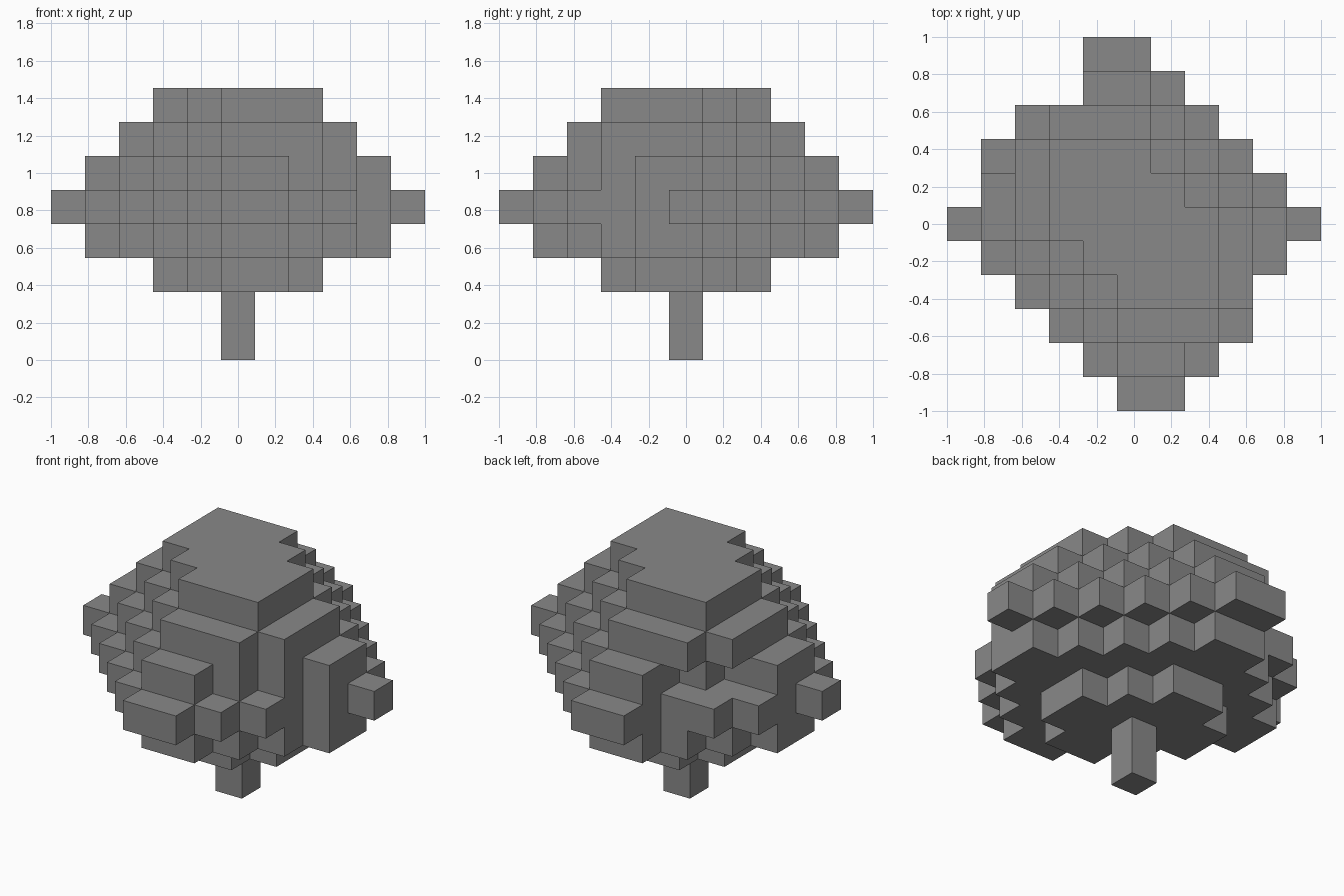
import bpy
import bmesh
from mathutils import Vector

cube = bpy.data.objects.get("Cube")
if cube:
    bpy.data.objects.remove(cube, do_unlink=True)

V = 2 / 11  # edge length of one block

# One plain grey for the whole tree
grey = bpy.data.materials.new("plain_grey")
grey.use_nodes = True
colour = (0.25, 0.25, 0.25, 1)
grey.diffuse_color = colour
grey.node_tree.nodes["Principled BSDF"].inputs["Base Color"].default_value = colour


def layer(z, reach, sum_limit, diff_limit, gaps=()):
    """Blocks of one canopy slice: a square with its diagonal corners trimmed."""
    span = range(-reach, reach + 1)
    return {(x, y, z) for x in span for y in span
            if abs(x + y) <= sum_limit and abs(x - y) <= diff_limit
            and (x, y) not in gaps}


# Canopy slices from the underside to the crown
canopy = layer(2, 2, 2, 3)
canopy |= layer(3, 4, 4, 5)
canopy |= layer(4, 5, 5, 6, {(5, -1), (-5, 1), (4, -2), (-2, 4)})
canopy |= layer(5, 4, 4, 5, {(-3, 2), (-2, 3)})
canopy |= layer(6, 3, 3, 5)
canopy |= layer(7, 2, 2, 4)

# Trunk: a single column under the canopy
trunk = {(0, 0, 0), (0, 0, 1)}
solid = canopy | trunk


def block_object(name, cells):
    """Skin the outer sides of a group of blocks."""
    bm = bmesh.new()
    for cell in sorted(cells):
        centre = Vector(cell) + Vector((0, 0, 0.5))
        for axis in range(3):
            for sign in (-1, 1):
                n = Vector((0, 0, 0))
                n[axis] = sign
                if tuple(int(a + b) for a, b in zip(cell, n)) in solid:
                    continue
                u = Vector((0, 0, 0))
                u[(axis + 1) % 3] = 0.5
                w = n.cross(u)
                corners = (-u - w, u - w, u + w, w - u)
                bm.faces.new([bm.verts.new((centre + n / 2 + c) * V)
                              for c in corners])
    bmesh.ops.remove_doubles(bm, verts=bm.verts, dist=V / 100)
    mesh = bpy.data.meshes.new(name)
    bm.to_mesh(mesh)
    bm.free()
    mesh.materials.append(grey)
    obj = bpy.data.objects.new(name, mesh)
    bpy.context.collection.objects.link(obj)
    return obj


block_object("canopy", canopy)
block_object("trunk", trunk)
